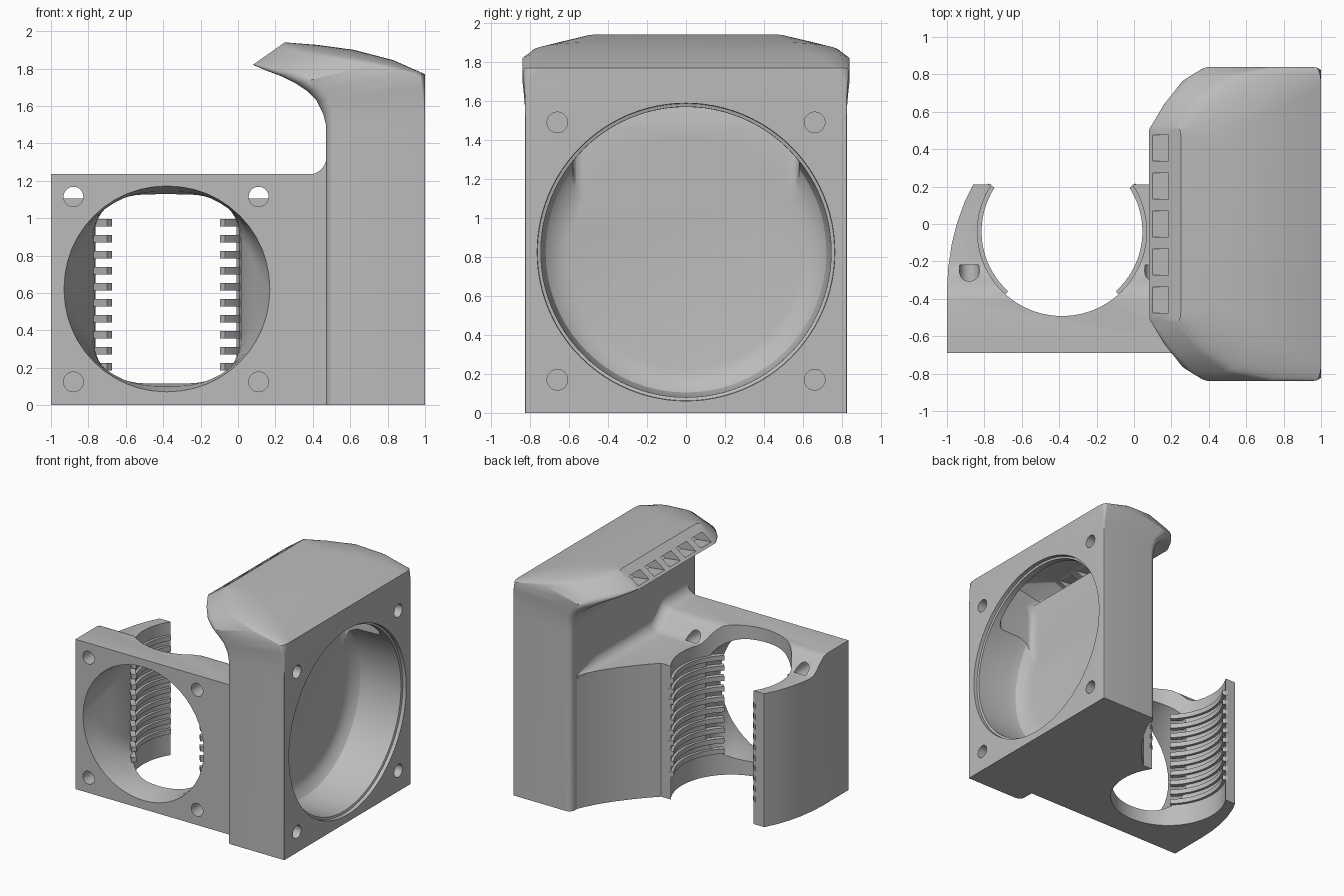
import bpy, bmesh, math
from mathutils import Vector

cube = bpy.data.objects.get("Cube")
if cube:
    bpy.data.objects.remove(cube)

grey = bpy.data.materials.new("matte_grey")
grey.use_nodes = True
COLOR = (0.5, 0.5, 0.5, 1)
grey.diffuse_color = COLOR
grey.node_tree.nodes["Principled BSDF"].inputs["Base Color"].default_value = COLOR


def loft(name, rings):
    """Closed solid through rings of equal point count."""
    bm = bmesh.new()
    vs = [[bm.verts.new(p) for p in ring] for ring in rings]
    n = len(vs[0])
    for a, b in zip(vs, vs[1:]):
        for i in range(n):
            j = (i + 1) % n
            bm.faces.new((a[i], a[j], b[j], b[i]))
    bm.faces.new(vs[0][::-1])
    bm.faces.new(vs[-1])
    bmesh.ops.recalc_face_normals(bm, faces=bm.faces)
    me = bpy.data.meshes.new(name)
    bm.to_mesh(me)
    bm.free()
    me.materials.append(grey)
    ob = bpy.data.objects.new(name, me)
    bpy.context.collection.objects.link(ob)
    return ob


def select(ob):
    bpy.ops.object.select_all(action='DESELECT')
    ob.select_set(True)
    bpy.context.view_layer.objects.active = ob


def cut(ob, cutters):
    for c in cutters:
        select(ob)
        m = ob.modifiers.new("cut", 'BOOLEAN')
        m.operation, m.solver, m.object = 'DIFFERENCE', 'EXACT', c
        bpy.ops.object.modifier_apply(modifier=m.name)
        bpy.data.objects.remove(c)


def smooth(ob, angle=32):
    select(ob)
    bpy.ops.object.shade_smooth_by_angle(angle=math.radians(angle))


def rounded(corners, n=10):
    """Outline from (x, y, sx, sy, rx, ry): corner, outward signs, radii."""
    pts = []
    for k, (x, y, sx, sy, rx, ry) in enumerate(corners):
        for i in range(n + 1):
            t = i / n if k % 2 == 0 else 1 - i / n
            a = t * math.pi / 2
            pts.append((x - sx * rx * (1 - math.cos(a)), y - sy * ry * (1 - math.sin(a))))
    return pts


def rect(cx, cy, hx, hy, r, n=12):
    return rounded([(cx + sx * hx, cy + sy * hy, sx, sy, r, r)
                    for sx, sy in ((1, 1), (-1, 1), (-1, -1), (1, -1))], n)


def circle(cx, cy, r, n=96):
    return [(cx + r * math.cos(math.tau * i / n), cy + r * math.sin(math.tau * i / n))
            for i in range(n)]


def along_x(pts, x):
    return [(x, p, q) for p, q in pts]


def along_y(pts, y):
    return [(p, y, q) for p, q in pts]


def along_z(pts, z):
    return [(p, q, z) for p, q in pts]


def section(inner, outer, w, r_in, rw, rd):
    """Tilted duct section between two (x, z) points with half width w."""
    a, b = Vector(inner), Vector(outer)
    length = (b - a).length
    u = (b - a) / length
    pts = rounded([(length, w, 1, 1, rd, rw), (0, w, -1, 1, r_in, r_in),
                   (0, -w, -1, -1, r_in, r_in), (length, -w, 1, -1, rd, rw)])
    return [(a.x + u.x * s, y, a.y + u.y * s) for s, y in pts]


# Blower housing with its curved outlet hood
hood = [((.47, 0), (1, 0), .825, .05, .005, .005),
        ((.47, 1.5), (1, 1.5), .825, .05, .005, .005),
        ((.455, 1.56), (1, 1.62), .826, .06, .01, .01),
        ((.42, 1.63), (1, 1.7), .832, .07, .02, .02),
        ((.37, 1.68), (1, 1.77), .838, .08, .09, .03),
        ((.31, 1.72), (.83, 1.845), .84, .1, .2, .12),
        ((.23, 1.76), (.62, 1.9), .79, .1, .28, .14),
        ((.15, 1.79), (.42, 1.927), .67, .07, .25, .1),
        ((.08, 1.82), (.25, 1.94), .525, .03, .05, .03)]
housing = loft("blower_housing", [section(*s) for s in hood])

# Hollow round fan chamber, inner duct, screw holes and outlet slots
chamber = loft("chamber_cutter", [along_x(circle(0, .825, r), x) for x, r in
               ((1.02, .765), (.97, .762), (.965, .745), (.68, .74), (.61, .72),
                (.565, .67), (.55, .6))])
duct = loft("duct_cutter", [section(*s) for s in (
    ((.55, 1.1), (.9, 1.1), .58, .05, .05, .05),
    ((.55, 1.5), (.92, 1.5), .58, .05, .05, .05),
    ((.5, 1.66), (.9, 1.7), .66, .05, .1, .05),
    ((.38, 1.75), (.74, 1.82), .68, .05, .15, .06),
    ((.22, 1.81), (.4, 1.88), .52, .03, .06, .03))])
cutters = [chamber, duct]
for y in (-.66, .66):
    for z in (.17, 1.49):
        cutters.append(loft("screw_cutter", [along_x(circle(y, z, .053, 32), x)
                                             for x in (1.02, .8)]))
for k in range(-2, 3):
    y = k * .203
    face = [(.1, y - .07, 1.834), (.185, y - .07, 1.894),
            (.185, y + .07, 1.894), (.1, y + .07, 1.834)]
    cutters.append(loft("slot_cutter", [[(p[0] + d, p[1], p[2] - d * .12) for p in face]
                                        for d in (-.1, .2)]))
cut(housing, cutters)
smooth(housing)

# Mounting block: plan outline with two clamp arms and a hollow flank
plan = [(-1, -.69), (.48, -.69), (.48, .77), (.44, .68), (.38, .57), (.31, .47),
        (.23, .37), (.15, .28), (.08, .21), (-.86, .21), (-.905, .12), (-.945, .01),
        (-.975, -.11), (-.993, -.23), (-1, -.35)]
mount = loft("mounting_block", [along_z(plan, z) for z in (0, 1.235)])

# Lowered top behind the front plate
step = [(-.41, 1.235), (-.37, 1.225), (-.33, 1.195), (-.28, 1.14), (-.24, 1.11), (-.2, 1.1)]
shelf = [(-.41, 1.4)] + step + [(.9, 1.1), (.9, 1.4)]
cutters = [loft("shelf_cutter", [along_x(shelf, x) for x in (-1.1, .6)])]

# Vertical bore and the window blending from round to rounded square
BX, BY, BR = -.385, -.04, .452
cutters.append(loft("bore_cutter", [along_z(circle(BX, BY, BR), z) for z in (-.1, 1.4)]))
cutters.append(loft("window_cutter", [along_y(rect(-.38, .622, hx, hz, r), y)
                    for y, hx, hz, r in ((-.72, .55, .55, .545), (-.69, .55, .55, .545),
                                         (-.6, .515, .52, .46), (-.48, .45, .505, .33),
                                         (-.36, .4, .5, .24), (-.22, .38, .495, .2))]))
for x in (-.88, .11):
    for z in (.125, 1.115):
        cutters.append(loft("bolt_cutter", [along_y(circle(x, z, .053, 32), y)
                                            for y in (-.75, -.22)]))
cut(mount, cutters)
smooth(mount)

# Concave fillet where the block meets the housing
rings = []
for y, z, r in [(-.69, 1.235, .09)] + [(y, z, .09) for y, z in step] + [(.5, 1.1, .09), (.75, 1.1, .01)]:
    arc = [(.472 - r + r * math.sin(a), z + r - r * math.cos(a))
           for a in (math.pi / 2 * i / 8 for i in range(9))]
    rings.append(along_y([(.49, z - .02), (.472 - r, z - .02)] + arc + [(.49, z + r)], y))
smooth(loft("housing_fillet", rings))

# Grip ribs inside both clamp arms
for side, label in ((1, "left"), (-1, "right")):
    for k in range(10):
        z = .205 + .0855 * k
        ring = []
        for i in range(19):
            a = math.radians(-48 + 81 * i / 18)
            ring.append([(BX + side * r * math.cos(a), BY + r * math.sin(a), z + h)
                         for r, h in ((.43, -.02), (.47, -.02), (.47, .02), (.43, .02))])
        smooth(loft(label + "_grip_rib", ring))
